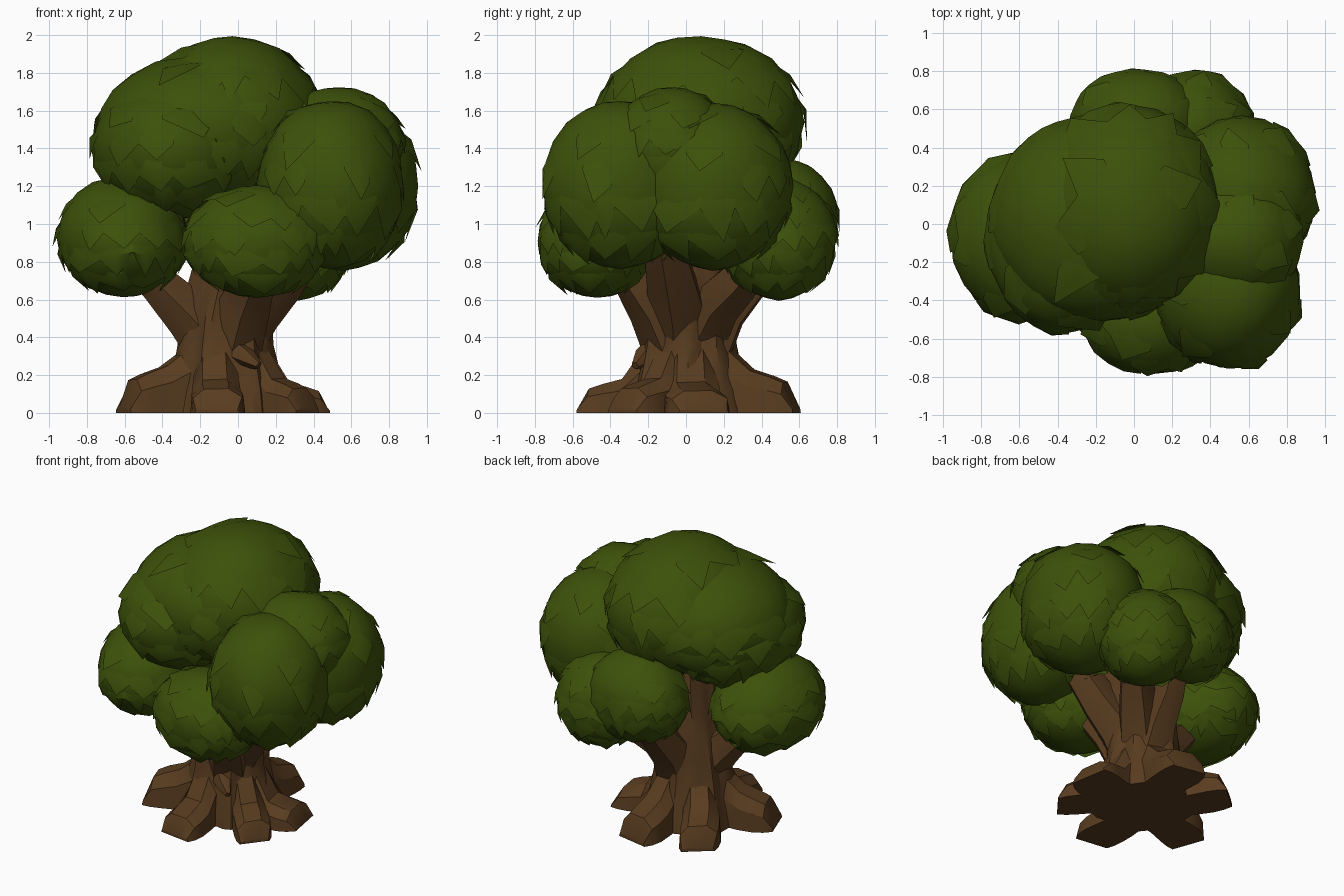
import bpy, bmesh, math, random
from mathutils import Vector, noise

random.seed(4)
if "Cube" in bpy.data.objects:
    bpy.data.objects.remove(bpy.data.objects["Cube"])


def material(name, rgb):
    mat = bpy.data.materials.new(name)
    mat.use_nodes = True
    mat.diffuse_color = (*rgb, 1)
    mat.node_tree.nodes["Principled BSDF"].inputs["Base Color"].default_value = (*rgb, 1)
    return mat


leaf_green = material("leaf green", (0.046, 0.083, 0.003))
bark_brown = material("bark brown", (0.098, 0.045, 0.014))


def finish(bm, name, mat, angle, fix_normals=True):
    if fix_normals:
        bmesh.ops.recalc_face_normals(bm, faces=bm.faces)
    mesh = bpy.data.meshes.new(name)
    bm.to_mesh(mesh)
    bm.free()
    mesh.materials.append(mat)
    obj = bpy.data.objects.new(name, mesh)
    bpy.context.collection.objects.link(obj)
    bpy.ops.object.select_all(action="DESELECT")
    obj.select_set(True)
    bpy.context.view_layer.objects.active = obj
    bpy.ops.object.shade_smooth_by_angle(angle=math.radians(angle))


def loft(bm, rings):
    """Skin a list of closed point rings and cap both ends."""
    loops = [[bm.verts.new(p) for p in ring] for ring in rings]
    n = len(loops[0])
    for a, b in zip(loops, loops[1:]):
        for i in range(n):
            j = (i + 1) % n
            bm.faces.new((a[i], a[j], b[j], b[i]))
    bm.faces.new(loops[0][::-1])
    bm.faces.new(loops[-1])


# Trunk: fluted column with a waist
def trunk():
    bm = bmesh.new()
    rings = []
    for z, r, cx in ((0, .32, -.07), (.12, .3, -.07), (.24, .27, -.07), (.36, .245, -.07),
                     (.5, .235, -.06), (.64, .235, -.03), (.8, .22, 0), (1.1, .17, 0)):
        ring = []
        for i in range(40):
            a = math.tau * i / 40
            flute = 1 + .05 * math.cos(7 * a + 2 * z) + .03 * math.cos(12 * a - 3 * z)
            ring.append((cx + r * flute * math.cos(a), .01 + r * flute * math.sin(a), z))
        rings.append(ring)
    loft(bm, rings)
    finish(bm, "trunk", bark_brown, 30)


# Roots: blocky ridges running out from the trunk
def root(index, degrees, reach, width, height):
    bm = bmesh.new()
    a = math.radians(degrees)
    out = Vector((math.cos(a), math.sin(a), 0))
    side = Vector((-out.y, out.x, 0))
    rings = []
    for d, h, w in ((.2, .52, .75), (.42, .33, .9), (.6, .23, 1), (.78, .195, 1.05), (.9, .165, 1), (1, .03, .85)):
        bend = side * .03 * math.sin(d * 4 + index * 2)
        mid = Vector((-.06, .01, 0)) + out * reach * d + bend
        if d > .5:
            h *= height
        rings.append([mid + side * width * w * u + Vector((0, 0, h * v)) for u, v in
                      ((-1, 0), (-.95, .6), (-.55, .97), (.4, 1), (.92, .65), (1, 0))])
    loft(bm, rings)
    finish(bm, f"root_{index}", bark_brown, 30)


# Branches: tapered ridged limbs following a bent path
def branch(name, points, radii):
    bm = bmesh.new()
    pts = [Vector(p) for p in points]
    rings = []
    for k, (p, r) in enumerate(zip(pts, radii)):
        axis = (pts[min(k + 1, len(pts) - 1)] - pts[max(k - 1, 0)]).normalized()
        u = axis.cross(Vector((.3, .9, .1))).normalized()
        v = axis.cross(u)
        ring = []
        for i in range(10):
            a = math.tau * i / 10
            rr = r * (1.08 if i % 2 else .94)
            ring.append(p + u * rr * math.cos(a) + v * rr * math.sin(a))
        rings.append(ring)
    loft(bm, rings)
    finish(bm, name, bark_brown, 38)


# Foliage: lumpy dome covered in overlapping ragged leaf skirts
def clump(name, centre, size):
    bm = bmesh.new()
    centre, size = Vector(centre), Vector(size)

    def place(direction, scale):
        lump = 1 + .04 * noise.noise(direction * 1.7 + centre * 3)
        return centre + Vector(c * s for c, s in zip(direction, size)) * scale * lump

    def polar(tilt, turn, scale):
        t = math.radians(tilt)
        d = Vector((math.sin(t) * math.cos(turn), math.sin(t) * math.sin(turn), math.cos(t)))
        return bm.verts.new(place(d, scale))

    bmesh.ops.create_icosphere(bm, subdivisions=3, radius=1)
    for v in bm.verts:
        v.co = place(v.co.normalized(), 1)
    for tilt, keep in ((38, .3), (62, .5), (86, .75), (110, 1), (134, 1)):
        teeth = max(7, round(14 * math.sin(math.radians(tilt))))
        phase = random.random()
        turns = [math.tau * (i + phase + random.uniform(-.3, .3)) / teeth for i in range(teeth)]
        sag = [random.uniform(-7, 7) for _ in turns]
        for i in range(teeth):
            if random.random() > keep:
                continue
            j = (i + 1) % teeth
            t0, t1 = turns[i], turns[j] + (math.tau if j == 0 else 0)
            top0, top1 = polar(tilt - 18, t0, .97), polar(tilt - 18, t1, .97)
            low0, low1 = polar(tilt + sag[i], t0, 1.02), polar(tilt + sag[j], t1, 1.02)
            mid = polar(tilt - 4, (t0 + t1) / 2, 1.035)
            point = t0 + (t1 - t0) * random.uniform(.25, .75)
            tip = polar(tilt + random.uniform(11, 20), point, random.uniform(1.03, 1.08))
            for face in ((top0, low0, mid), (top0, mid, top1), (top1, mid, low1),
                         (mid, low0, tip), (mid, tip, low1)):
                bm.faces.new(face)
    finish(bm, name, leaf_green, 40, False)


trunk()
for i, spec in enumerate(((10, .53, .16, .72), (79, .58, .14, 1), (130, .58, .13, .95),
                          (200, .575, .14, 1.08), (262, .575, .14, .78), (322, .55, .12, .8))):
    root(i + 1, *spec)

branch("left_low_branch", ((-.12, 0, .36), (-.26, -.02, .52), (-.42, -.04, .68), (-.6, -.05, .86)), (.16, .13, .1, .08))
branch("front_branch", ((-.02, -.08, .38), (.03, -.16, .56), (.09, -.28, .72), (.12, -.45, .88)), (.15, .14, .11, .08))
branch("right_branch", ((-.03, -.03, .38), (.08, -.04, .55), (.22, -.07, .7), (.4, -.12, .95)), (.16, .15, .13, .1))
branch("back_branch", ((-.03, .1, .36), (-.02, .2, .54), (.0, .34, .7), (.03, .48, .95)), (.16, .13, .11, .08))
branch("back_side_branch", ((.0, .08, .4), (.1, .16, .58), (.22, .28, .7), (.33, .42, .85)), (.14, .13, .11, .08))
branch("broken_stub", ((-.02, -.16, .33), (.05, -.23, .29), (.11, -.27, .25)), (.07, .05, .02))

clump("crown_top", (-.03, .08, 1.54), (.48, .54, .46))
clump("crown_middle", (-.18, .02, 1.5), (.57, .54, .4))
clump("crown_side", (-.34, -.06, 1.4), (.43, .51, .37))
clump("right_front_clump", (.49, -.34, 1.21), (.39, .42, .45))
clump("right_high_clump", (.53, -.08, 1.41), (.35, .32, .32))
clump("right_back_clump", (.56, .14, 1.2), (.4, .43, .44))
clump("front_low_clump", (.1, -.47, .91), (.38, .32, .3))
clump("side_low_clump", (-.61, -.07, .93), (.35, .43, .32))
clump("back_high_clump", (.02, .52, 1.03), (.35, .29, .31))
clump("back_low_clump", (.31, .49, .92), (.31, .31, .32))
